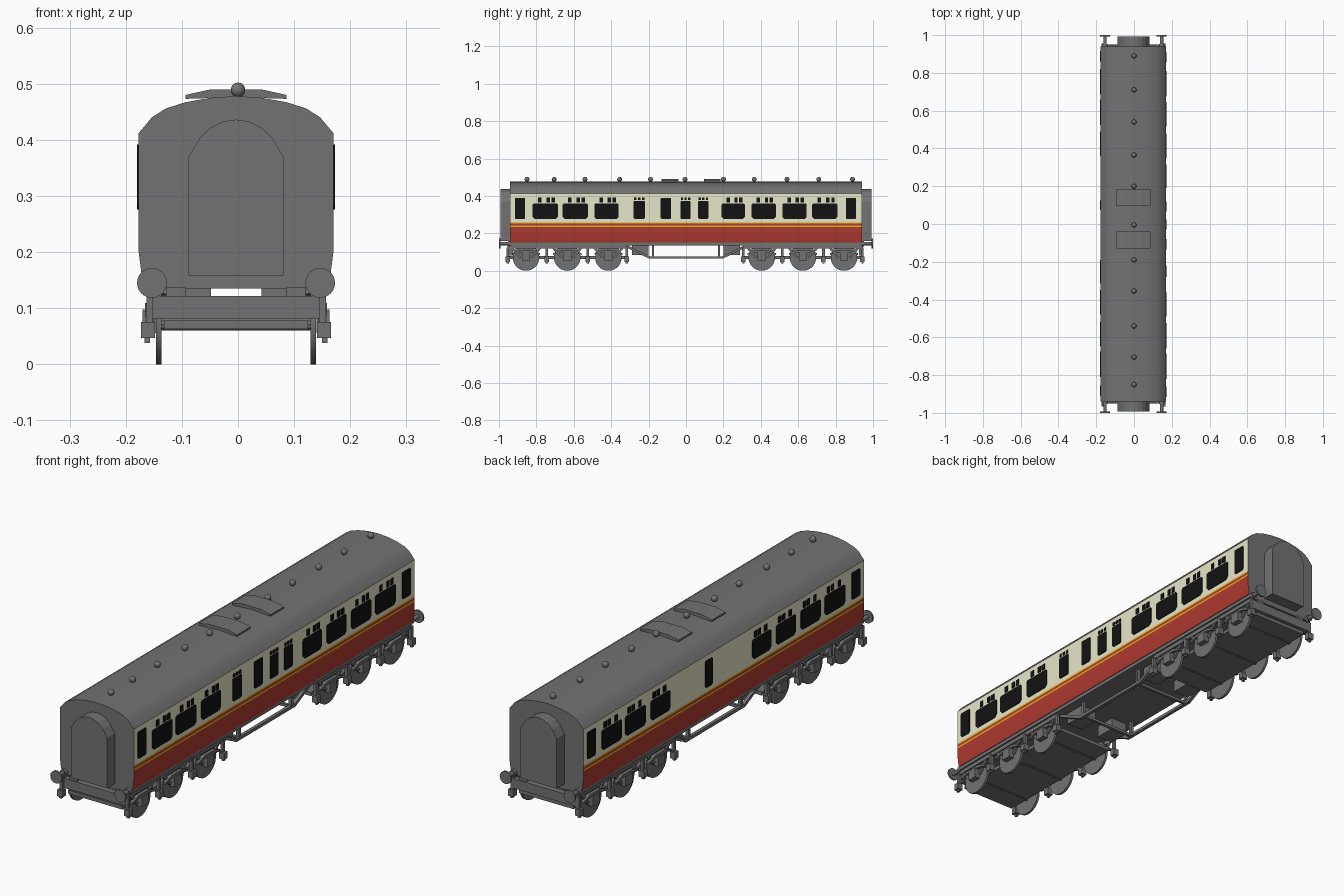
import bpy, bmesh, math
from mathutils import Matrix

if "Cube" in bpy.data.objects:
    bpy.data.objects.remove(bpy.data.objects["Cube"])

CX = -0.0035  # centre line of the coach


def material(name, r, g, b):
    m = bpy.data.materials.new(name)
    m.diffuse_color = (r, g, b, 1)
    m.use_nodes = True
    m.node_tree.nodes["Principled BSDF"].inputs["Base Color"].default_value = m.diffuse_color
    return m


GREY = material("grey", 0.17, 0.17, 0.17)
RED = material("red", 0.43, 0.042, 0.03)
CREAM = material("cream", 0.80, 0.79, 0.58)
YELLOW = material("yellow", 0.75, 0.45, 0.01)
BLACK = material("black", 0.006, 0.006, 0.006)


def finish(name, bm, mats=(GREY,), smooth=False):
    bmesh.ops.recalc_face_normals(bm, faces=bm.faces)
    me = bpy.data.meshes.new(name)
    bm.to_mesh(me)
    bm.free()
    ob = bpy.data.objects.new(name, me)
    ob.location.x = CX
    bpy.context.collection.objects.link(ob)
    for m in mats:
        me.materials.append(m)
    if smooth:
        bpy.ops.object.select_all(action='DESELECT')
        ob.select_set(True)
        bpy.context.view_layer.objects.active = ob
        bpy.ops.object.shade_smooth_by_angle(angle=math.radians(35))
    return ob


def prism(bm, pts, axis, a, b):
    """Extrude an outline from a to b; outline is (y, z) for axis x, (x, z) for axis y."""
    def at(p, d):
        return (d, p[0], p[1]) if axis == 'x' else (p[0], d, p[1])
    lo = [bm.verts.new(at(p, a)) for p in pts]
    hi = [bm.verts.new(at(p, b)) for p in pts]
    bm.faces.new(lo)
    bm.faces.new(hi[::-1])
    n = len(pts)
    for i in range(n):
        bm.faces.new((lo[i], lo[(i + 1) % n], hi[(i + 1) % n], hi[i]))


def box(bm, x0, x1, y0, y1, z0, z1):
    prism(bm, [(y0, z0), (y1, z0), (y1, z1), (y0, z1)], 'x', x0, x1)


def strut(bm, p, q, w, x0, x1):
    """Straight bar of depth w between two (y, z) points."""
    dy, dz = q[0] - p[0], q[1] - p[1]
    k = w / 2 / math.hypot(dy, dz)
    oy, oz = -dz * k, dy * k
    prism(bm, [(p[0] + oy, p[1] + oz), (q[0] + oy, q[1] + oz),
               (q[0] - oy, q[1] - oz), (p[0] - oy, p[1] - oz)], 'x', x0, x1)


def disc(bm, x, y, z, r, depth, axis, seg=24):
    turn = Matrix.Rotation(math.pi / 2, 4, 'Y' if axis == 'x' else 'X')
    bmesh.ops.create_cone(bm, cap_ends=True, segments=seg, radius1=r, radius2=r,
                          depth=depth, matrix=Matrix.Translation((x, y, z)) @ turn)


# Coach body: one profile, sides painted in bands by height
half = [(0.166, 0.15), (0.169, 0.165), (0.1735, 0.2), (0.1735, 0.235), (0.1735, 0.242),
        (0.1735, 0.252), (0.1735, 0.258), (0.1735, 0.412), (0.15, 0.44), (0.125, 0.456),
        (0.09, 0.467), (0.045, 0.475)]
bm = bmesh.new()
prism(bm, half + [(0, 0.478)] + [(-x, z) for x, z in reversed(half)], 'y', -0.94, 0.94)
bm.normal_update()
for f in bm.faces:
    z = f.calc_center_median().z
    if abs(f.normal.x) > 0.9 and z < 0.412:
        if 0.235 < z < 0.242 or 0.252 < z < 0.258:
            f.material_index = 3
        else:
            f.material_index = 2 if z > 0.258 else 1
finish("coach_body", bm, (GREY, RED, CREAM, YELLOW), True)

# Windows: (y start, y end, kind); small door lights, large panes, panes with top lights
right = [(-0.915, -0.86, 'door'), (-0.82, -0.685, 'large'), (-0.66, -0.525, 'large'),
         (-0.49, -0.36, 'large'), (-0.28, -0.22, 'small'), (-0.135, -0.08, 'door'),
         (-0.03, 0.025, 'small'), (0.065, 0.12, 'small'), (0.19, 0.315, 'large'),
         (0.35, 0.48, 'large'), (0.515, 0.645, 'large'), (0.675, 0.81, 'large'),
         (0.855, 0.91, 'door')]
left = [(-b, -a, k) for a, b, k in right if k != 'small' and a != -0.135] + [(0.077, 0.124, 'door')]
bm = bmesh.new()
for s, windows in ((1, right), (-1, left)):
    xa, xb = s * 0.171, s * 0.1765
    for a, b, kind in windows:
        top = {'door': 0.39, 'large': 0.36, 'small': 0.372}[kind]
        c = 0.012 if kind == 'large' else 0.006
        prism(bm, [(a + c, 0.276), (b - c, 0.276), (b, 0.276 + c), (b, top - c / 2),
                   (b - c / 2, top), (a + c / 2, top), (a, top - c / 2), (a, 0.276 + c)],
              'x', xa, xb)
        if kind != 'door':
            lights = (0.28, 0.62, 0.82) if kind == 'large' else (0.15, 0.5, 0.85)
            w = 0.009 if kind == 'large' else 0.006
            for t in lights:
                m = a + (b - a) * t
                box(bm, xa, xb, m - w, m + w, top + 0.006, 0.392)
finish("windows", bm, (BLACK,))

# End gangways with arched tops
bm = bmesh.new()
arch = [(-0.0845, 0.158), (0.0845, 0.158), (0.0845, 0.37), (0.064, 0.404), (0.045, 0.422),
        (0.022, 0.433), (0, 0.436), (-0.022, 0.433), (-0.045, 0.422), (-0.064, 0.404),
        (-0.0845, 0.37)]
for s in (-1, 1):
    prism(bm, arch, 'y', s * 0.93, s * 0.992)
finish("gangways", bm)

# Roof fittings
bm = bmesh.new()
for y in (0.89, 0.71, 0.54, 0.365, 0.2, -0.005, -0.19, -0.355, -0.54, -0.705, -0.85):
    bmesh.ops.create_uvsphere(bm, u_segments=16, v_segments=10, radius=0.013,
                              matrix=Matrix.Translation((0.0035, y, 0.489)))
finish("roof_vents", bm, smooth=True)
bm = bmesh.new()
for y in (-0.13, 0.095):
    prism(bm, [(-0.09, 0.473), (0, 0.476), (0.09, 0.473), (0.09, 0.48), (0.045, 0.49),
               (-0.045, 0.49), (-0.09, 0.48)], 'y', y, y + 0.09)
finish("roof_hatches", bm)

# Floor and buffer beams
bm = bmesh.new()
box(bm, -0.163, 0.163, -0.94, 0.94, 0.135, 0.152)
for s in (-1, 1):
    box(bm, -0.148, 0.148, s * 0.925, s * 0.95, 0.082, 0.122)
    for sx in (-1, 1):
        box(bm, sx * 0.09, sx * 0.125, s * 0.925, s * 0.945, 0.12, 0.137)
finish("underframe", bm)

# Buffers
bm = bmesh.new()
for sx in (-1, 1):
    for s in (-1, 1):
        disc(bm, sx * 0.15, s * 0.965, 0.145, 0.009, 0.06, 'y', 12)
        disc(bm, sx * 0.15, s * 0.946, 0.145, 0.014, 0.014, 'y', 12)
        disc(bm, sx * 0.15, s * 0.9965, 0.145, 0.0265, 0.007, 'y')
finish("buffers", bm, smooth=True)

# Bogies: wheels, base plates, side frames with springs and axle boxes
AXLES = ((-0.855, -0.635, -0.415), (0.405, 0.625, 0.845))
wheels, frames, axle_boxes = bmesh.new(), bmesh.new(), bmesh.new()
for ys in AXLES:
    mid = ys[1]
    box(frames, -0.128, 0.128, mid - 0.315, mid + 0.315, 0.063, 0.078)
    for y in ys:
        disc(wheels, 0, y, 0.071, 0.011, 0.27, 'x', 10)
    for s in (-1, 1):
        box(frames, s * 0.147, s * 0.156, mid - 0.32, mid + 0.32, 0.118, 0.137)
        for y in ys:
            disc(wheels, s * 0.1375, y, 0.071, 0.071, 0.01, 'x', 28)
            # axle box and arched leaf spring
            box(axle_boxes, s * 0.143, s * 0.167, y - 0.022, y + 0.022, 0.056, 0.098)
            prism(axle_boxes, [(y - 0.075, 0.085), (y - 0.035, 0.097), (y + 0.035, 0.097),
                               (y + 0.075, 0.085), (y + 0.075, 0.094), (y + 0.035, 0.109),
                               (y - 0.035, 0.109), (y - 0.075, 0.094)],
                  'x', s * 0.148, s * 0.162)
            for d in (-1, 1):
                strut(frames, (y + d * 0.03, 0.07), (y + d * 0.075, 0.122), 0.012,
                      s * 0.147, s * 0.154)
        for y in (mid - 0.318, mid - 0.11, mid + 0.11, mid + 0.318):
            # hangers with their end blocks
            box(frames, s * 0.148, s * 0.16, y - 0.007, y + 0.007, 0.07, 0.125)
            box(axle_boxes, s * 0.144, s * 0.169, y - 0.012, y + 0.012, 0.047, 0.075)
            box(axle_boxes, s * 0.153, s * 0.163, y - 0.006, y + 0.006, 0.038, 0.047)
finish("wheels", wheels, smooth=True)
finish("bogie_frames", frames)
finish("axle_boxes_and_springs", axle_boxes)

# Truss rods and equipment boxes between the bogies
truss, gear = bmesh.new(), bmesh.new()
for s in (-1, 1):
    x0, x1 = s * 0.122, s * 0.136
    strut(truss, (-0.2, 0.071), (0.2, 0.071), 0.013, x0, x1)
    for e in (-1, 1):
        strut(truss, (e * 0.195, 0.071), (e * 0.32, 0.132), 0.013, x0, x1)
        box(truss, x0, x1, e * 0.17, e * 0.182, 0.071, 0.137)
        box(gear, s * 0.045, s * 0.12, e * 0.2, e * 0.29, 0.085, 0.137)
for e in (-1, 1):
    box(truss, -0.125, 0.125, e * 0.17, e * 0.182, 0.065, 0.077)
finish("truss_rods", truss)
finish("equipment_boxes", gear)
